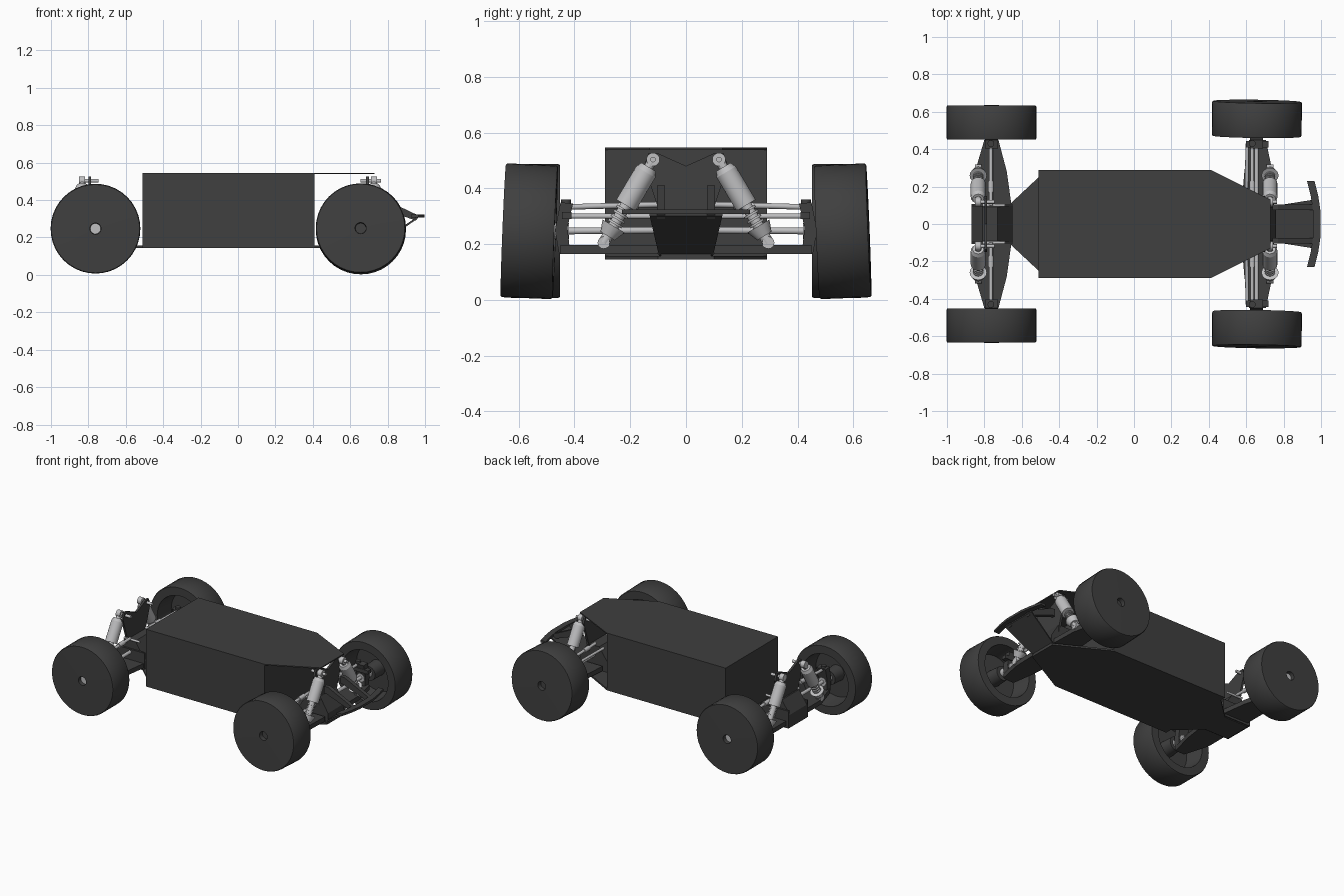
import bpy, bmesh, math
from mathutils import Vector, Matrix

cube = bpy.data.objects.get("Cube")
if cube:
    bpy.data.objects.remove(cube, do_unlink=True)


def material(name, rgb):
    m = bpy.data.materials.new(name)
    m.use_nodes = True
    m.diffuse_color = (*rgb, 1)
    m.node_tree.nodes["Principled BSDF"].inputs["Base Color"].default_value = (*rgb, 1)
    return m


DARK = material("dark_grey", (0.05, 0.05, 0.05))
SILVER = material("silver", (0.52, 0.52, 0.53))


def finish(name, bm, mat, smooth=False):
    bmesh.ops.recalc_face_normals(bm, faces=bm.faces)
    mesh = bpy.data.meshes.new(name)
    bm.to_mesh(mesh)
    bm.free()
    ob = bpy.data.objects.new(name, mesh)
    bpy.context.collection.objects.link(ob)
    mesh.materials.append(mat)
    if smooth:
        bpy.ops.object.select_all(action='DESELECT')
        ob.select_set(True)
        bpy.context.view_layer.objects.active = ob
        bpy.ops.object.shade_smooth_by_angle(angle=math.radians(35))
    return ob


def prism(name, pts, axis, lo, hi, mat=DARK):
    """Extrude a 2D outline along x, y or z; the other two axes keep their order."""
    bm = bmesh.new()

    def place(p, d):
        c = list(p)
        c.insert("xyz".index(axis), d)
        return c
    a = [bm.verts.new(place(p, lo)) for p in pts]
    b = [bm.verts.new(place(p, hi)) for p in pts]
    bm.faces.new(a)
    bm.faces.new(b)
    for i in range(len(pts)):
        j = (i + 1) % len(pts)
        bm.faces.new((a[i], a[j], b[j], b[i]))
    return finish(name, bm, mat)


def box(name, x, y, z, mat=DARK):
    return prism(name, [(x[0], y[0]), (x[1], y[0]), (x[1], y[1]), (x[0], y[1])], "z", *z, mat)


def tube(name, p, q, r1, r2=None, mat=SILVER, segs=16):
    p, q = Vector(p), Vector(q)
    turn = (q - p).to_track_quat('Z', 'Y').to_matrix().to_4x4()
    bm = bmesh.new()
    bmesh.ops.create_cone(bm, cap_ends=True, segments=segs, radius1=r1,
                          radius2=r1 if r2 is None else r2, depth=(q - p).length,
                          matrix=Matrix.Translation((p + q) / 2) @ turn)
    return finish(name, bm, mat, True)


def mirrored(half):
    """Complete a half outline given on the positive side of its second axis."""
    return half + [(a, -b) for a, b in reversed(half)]


# Body box with its overhanging roof and the chassis floor plate
box("body_shell", (-0.51, 0.41), (-0.29, 0.29), (0.15, 0.545))
prism("roof_plate", mirrored([(-0.51, 0.29), (0.41, 0.29), (0.73, 0.13)]), "z", 0.538, 0.546)
prism("chassis_plate", mirrored([(-0.86, 0.1), (-0.67, 0.1), (-0.51, 0.25), (-0.51, 0.29),
                                 (0.41, 0.29), (0.63, 0.17), (0.76, 0.1)]), "z", 0.145, 0.157)

# Gearbox housings
prism("rear_gearbox", [(-0.87, 0.15), (-0.87, 0.24), (-0.81, 0.33), (-0.73, 0.33),
                       (-0.65, 0.21), (-0.65, 0.15)], "y", -0.095, 0.095)
prism("front_gearbox", [(0.54, 0.15), (0.54, 0.22), (0.61, 0.32), (0.7, 0.32),
                        (0.76, 0.22), (0.76, 0.15)], "y", -0.09, 0.09)
for s in (1, -1):
    box("rear_side_plate", (-0.87, -0.65), sorted((s * 0.095, s * 0.108)), (0.15, 0.27))
    tube("rear_top_pin", (-0.81, s * 0.1, 0.335), (-0.69, s * 0.1, 0.335), 0.008)

# Bumper: sloped plate, curved cross bar and braces
bm = bmesh.new()
rows = [[bm.verts.new((x, y, z + t)) for x, y, z in
         ((0.74, -0.095, 0.15), (0.74, 0.095, 0.15), (0.96, 0.13, 0.3), (0.96, -0.13, 0.3))]
        for t in (0, 0.012)]
for r in rows:
    bm.faces.new(r)
for i in range(4):
    j = (i + 1) % 4
    bm.faces.new((rows[0][i], rows[0][j], rows[1][j], rows[1][i]))
finish("bumper_plate", bm, DARK)
arc = [(-0.23, 0.965), (-0.15, 0.985), (-0.07, 0.997), (0.07, 0.997), (0.15, 0.985), (0.23, 0.965)]
prism("bumper_bar", [(x, y) for y, x in arc] + [(x - 0.04, y) for y, x in reversed(arc)],
      "z", 0.308, 0.324)
for s in (1, -1):
    prism("bumper_brace", [(0.74, 0.41), (0.77, 0.41), (0.97, 0.315), (0.95, 0.29), (0.76, 0.36),
                           (0.74, 0.36)], "y", s * 0.09 - 0.014, s * 0.09 + 0.014)


def wheel(name, centre, half, side, camber=0, steer=0):
    """Closed outer face with a hub hole, hollow dish on the inner side."""
    R = 0.24
    profile = [(0, half - 0.03), (0.028, half - 0.03), (0.03, half), (R - 0.004, half - 0.002),
               (R, half - 0.008), (R, -half + 0.008), (R - 0.004, -half), (0.18, -half),
               (0.165, half - 0.05), (0.055, half - 0.05), (0.05, -half + 0.04), (0, -half + 0.04)]
    bm = bmesh.new()
    verts = [bm.verts.new((r, y, 0)) for r, y in profile]
    edges = [bm.edges.new(e) for e in zip(verts, verts[1:])]
    bmesh.ops.spin(bm, geom=verts + edges, cent=(0, 0, 0), axis=(0, 1, 0),
                   angle=math.tau, steps=40, use_duplicate=False)
    bmesh.ops.remove_doubles(bm, verts=bm.verts, dist=1e-5)
    turn = (Matrix.Rotation(steer, 4, 'Z') @ Matrix.Rotation(side * camber, 4, 'X')
            @ Matrix.Rotation(0 if side > 0 else math.pi, 4, 'Z'))
    bmesh.ops.transform(bm, matrix=Matrix.Translation(centre) @ turn, verts=bm.verts)
    return finish(name, bm, DARK, True)


def shock(name, x, s, bolt):
    """Damper leaning outward from the tower top to the lower arm."""
    top, low = Vector((x, s * 0.118, 0.503)), Vector((x, s * 0.295, 0.205))
    at = lambda t: top.lerp(low, t)
    tube(name + "_eyelet", top - Vector((0.016, 0, 0)), top + Vector((0.016, 0, 0)), 0.024)
    tube(name + "_neck", at(0), at(0.15), 0.017)
    tube(name + "_cap", at(0.09), at(0.15), 0.03, 0.04)
    tube(name + "_body", at(0.15), at(0.55), 0.04)
    tube(name + "_shaft", at(0.55), at(1), 0.02)
    for i in range(4):
        t = 0.59 + i * 0.055
        tube(name + "_coil", at(t), at(t + 0.025), 0.028)
    tube(name + "_seat", at(0.8), at(0.92), 0.046, 0.03)
    tube(name + "_foot", low - Vector((0.018, 0, 0)), low + Vector((0.018, 0, 0)), 0.022)
    tube(name + "_bolt", (bolt[0], top.y, top.z), (bolt[1], top.y, top.z), 0.01)


# Shock towers: V-topped plates
tower = [(0.075, 0.15), (0.1, 0.33), (0.15, 0.48), (0.135, 0.525), (0.1, 0.525), (0, 0.48)]
tower += [(-y, z) for y, z in reversed(tower[:-1])]
prism("front_shock_tower", tower, "x", 0.685, 0.70)
prism("rear_shock_tower", tower, "x", -0.80, -0.785)

for s in (1, -1):
    # Wheels
    wheel("rear_wheel", (-0.762, s * 0.543, 0.247), 0.092, s)
    wheel("front_wheel", (0.657, s * 0.563, 0.246), 0.094, s, math.radians(2.3), math.radians(-0.8))

    # Shocks
    shock("front_shock", 0.727, s, (0.655, 0.765))
    shock("rear_shock", -0.833, s, (-0.845, -0.745))

    # Lower arms
    prism("front_arm", [(0.575, s * 0.1), (0.745, s * 0.1), (0.74, s * 0.28), (0.705, s * 0.45),
                        (0.615, s * 0.45), (0.59, s * 0.28)], "z", 0.165, 0.197)
    prism("rear_arm", [(-0.85, s * 0.1), (-0.655, s * 0.1), (-0.68, s * 0.28), (-0.725, s * 0.45),
                       (-0.80, s * 0.45), (-0.85, s * 0.28)], "z", 0.165, 0.197)

    # Hub carriers, axles, links and drive shafts at each corner
    for end, x, link in (("front", 0.655, 0.632), ("rear", -0.762, -0.765)):
        prism(end + "_hub_carrier", [(s * 0.415, 0.165), (s * 0.455, 0.165), (s * 0.47, 0.25),
                                     (s * 0.45, 0.35), (s * 0.405, 0.345), (s * 0.425, 0.26)],
              "x", x - 0.035, x + 0.035)
        tube(end + "_axle", (x, s * 0.42, 0.247), (x, s * 0.61, 0.247), 0.028)
        tube(end + "_upper_link", (link, s * 0.1, 0.342), (link, s * 0.43, 0.333), 0.010)
        tube(end + "_link_sleeve", (link, s * 0.17, 0.34), (link, s * 0.23, 0.338), 0.015)
        tube(end + "_link_joint", (link, s * 0.43, 0.315), (link, s * 0.43, 0.36), 0.018, mat=DARK)
        tube(end + "_drive_shaft", (x, s * 0.08, 0.25), (x, s * 0.43, 0.247), 0.012)
    # Steering arm
    box("steering_arm", (0.6, 0.72), sorted((s * 0.41, s * 0.445)), (0.29, 0.315))
    tube("steering_rod", (0.6, s * 0.06, 0.3), (0.605, s * 0.43, 0.3), 0.009)
